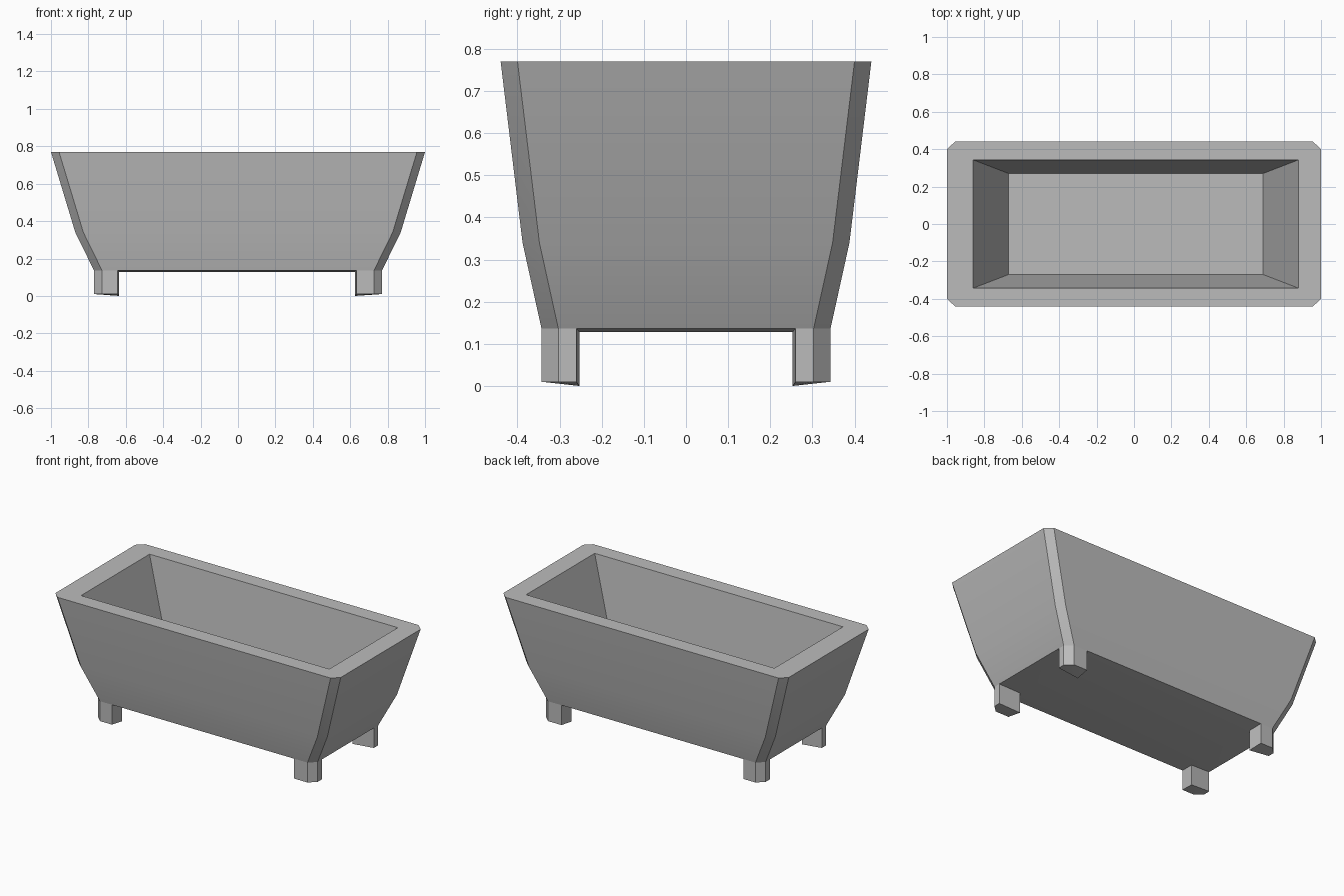
import bpy, bmesh, math

cube = bpy.data.objects.get("Cube")
if cube:
    bpy.data.objects.remove(cube, do_unlink=True)

# Single stone-grey material
GREY = (0.5, 0.5, 0.5, 1)
stone = bpy.data.materials.new("stone_grey")
stone.use_nodes = True
stone.diffuse_color = GREY
stone.node_tree.nodes["Principled BSDF"].inputs["Base Color"].default_value = GREY


def finish(name, bm):
    """Clean up a bmesh and turn it into a shaded object."""
    bmesh.ops.remove_doubles(bm, verts=bm.verts, dist=0.0005)
    bmesh.ops.recalc_face_normals(bm, faces=bm.faces)
    mesh = bpy.data.meshes.new(name)
    bm.to_mesh(mesh)
    bm.free()
    mesh.materials.append(stone)
    obj = bpy.data.objects.new(name, mesh)
    bpy.context.collection.objects.link(obj)
    bpy.ops.object.select_all(action='DESELECT')
    obj.select_set(True)
    bpy.context.view_layer.objects.active = obj
    bpy.ops.object.shade_smooth_by_angle(angle=math.radians(25))


def ring(bm, hx, hy, z, cut=0.0, shift=0.0):
    """Rectangle with clipped corners; always eight points."""
    a, b = hx - cut, hy - cut * 0.93
    pts = [(hx, -b), (hx, b), (a, hy), (-a, hy),
           (-hx, b), (-hx, -b), (-a, -hy), (a, -hy)]
    return [bm.verts.new((x + shift, y, z)) for x, y in pts]


# Tub: underside, flared outside, flat rim and inner basin
bm = bmesh.new()
rings = [
    ring(bm, 0.63, 0.253, 0.128, shift=-0.005),
    ring(bm, 0.77, 0.343, 0.136, 0.043),
    ring(bm, 0.87, 0.388, 0.34, 0.043),
    ring(bm, 1.0, 0.44, 0.77, 0.043),
    ring(bm, 0.87, 0.343, 0.77, shift=0.01),
    ring(bm, 0.68, 0.27, 0.18, shift=0.01),
]
for low, high in zip(rings, rings[1:]):
    for i in range(8):
        j = (i + 1) % 8
        bm.faces.new((low[i], low[j], high[j], high[i]))
bm.faces.new(rings[0])
bm.faces.new(rings[-1])
finish("tub", bm)

# Feet: clipped outer corner, inner corner slightly lower
for sx, side in ((-1, "right"), (1, "left")):
    for sy, end in ((-1, "front"), (1, "back")):
        inner = 0.635 if sx < 0 else 0.625
        plan = [(0.77, 0.303), (0.727, 0.343), (inner + 0.008, 0.343),
                (inner, 0.253), (0.77, 0.26)]
        bm = bmesh.new()
        top = [bm.verts.new((sx * x, sy * y, 0.136)) for x, y in plan]
        base = [bm.verts.new((sx * x, sy * y, 0.0 if i == 3 else 0.01))
                for i, (x, y) in enumerate(plan)]
        for i in range(5):
            j = (i + 1) % 5
            bm.faces.new((top[i], top[j], base[j], base[i]))
        # Underside split from the low inner corner
        for i, j in ((4, 0), (0, 1), (1, 2)):
            bm.faces.new((base[3], base[i], base[j]))
        bm.faces.new(top)
        finish(f"{end}_{side}_foot", bm)
